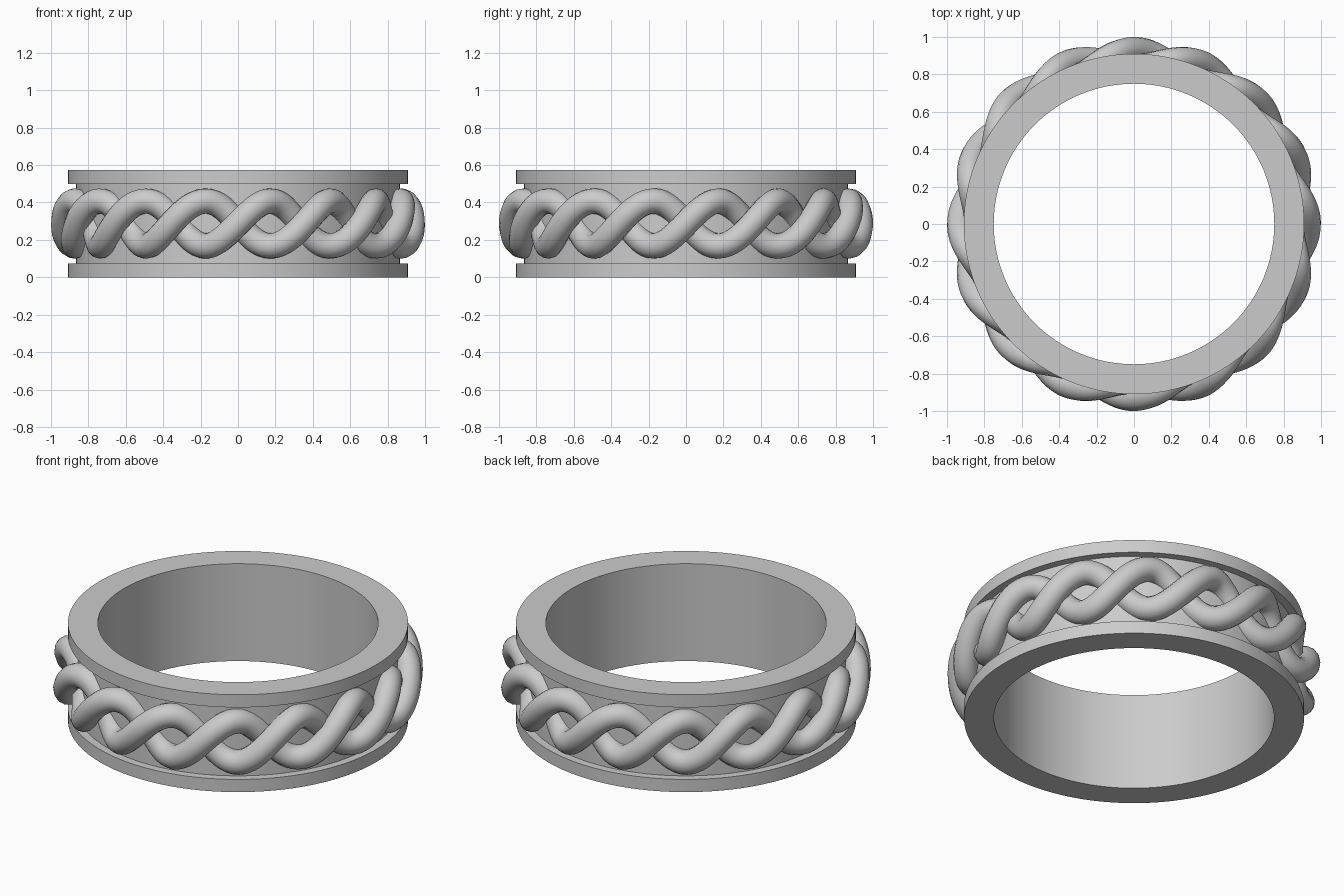
import bpy
import bmesh
from math import sin, cos, tau, pi
from mathutils import Matrix, Vector

cube = bpy.data.objects.get("Cube")
if cube:
    bpy.data.objects.remove(cube, do_unlink=True)

HEIGHT, RIM = 0.575, 0.075
INNER, CORE, OUTER = 0.75, 0.865, 0.91

# Single grey metal
metal = bpy.data.materials.new("grey metal")
metal.use_nodes = True
grey = (0.6, 0.6, 0.6, 1.0)
metal.diffuse_color = grey
metal.node_tree.nodes["Principled BSDF"].inputs["Base Color"].default_value = grey


def add_object(name, mesh):
    obj = bpy.data.objects.new(name, mesh)
    bpy.context.collection.objects.link(obj)
    return obj


def lathe(name, profile, steps=128):
    """Revolve a closed (radius, z) profile about the z axis."""
    bm = bmesh.new()
    verts = [bm.verts.new((r, 0, z)) for r, z in profile]
    edges = [bm.edges.new((v, verts[i - 1])) for i, v in enumerate(verts)]
    bmesh.ops.spin(bm, geom=verts + edges, cent=(0, 0, 0), axis=(0, 0, 1),
                   angle=tau, steps=steps, use_merge=True)
    bmesh.ops.remove_doubles(bm, verts=bm.verts[:], dist=1e-4)
    bmesh.ops.recalc_face_normals(bm, faces=bm.faces[:])
    mesh = bpy.data.meshes.new(name)
    bm.to_mesh(mesh)
    bm.free()
    mesh.materials.append(metal)
    obj = add_object(name, mesh)
    bpy.ops.object.select_all(action="DESELECT")
    obj.select_set(True)
    bpy.context.view_layer.objects.active = obj
    bpy.ops.object.shade_smooth_by_angle(angle=pi / 6)
    return obj


def strand(name, offset, points=256, turns=8):
    """Round wire winding helically along the band's outer groove."""
    curve = bpy.data.curves.new(name + "_path", "CURVE")
    curve.dimensions = "3D"
    curve.bevel_depth = 0.068
    curve.bevel_resolution = 5
    spline = curve.splines.new("POLY")
    spline.points.add(points - 1)
    spline.use_cyclic_u = True
    for i, p in enumerate(spline.points):
        t = tau * i / points
        phase = turns * t + offset
        r = 0.886 + 0.046 * cos(phase)
        z = HEIGHT / 2 + 0.12 * sin(phase)
        p.co = (r * sin(t), -r * cos(t), z, 1)
    curve.materials.append(metal)
    path = add_object(name + "_path", curve)
    depsgraph = bpy.context.evaluated_depsgraph_get()
    mesh = bpy.data.meshes.new_from_object(path.evaluated_get(depsgraph))
    bpy.data.objects.remove(path, do_unlink=True)
    mesh.shade_smooth()
    return add_object(name, mesh)


# Band with a raised rim along each edge
lathe("ring_band", [
    (INNER, 0), (OUTER, 0), (OUTER, RIM), (CORE, RIM),
    (CORE, HEIGHT - RIM), (OUTER, HEIGHT - RIM), (OUTER, HEIGHT), (INNER, HEIGHT),
])

# Two intertwined strands
strand("rope_strand_a", 0)
strand("rope_strand_b", pi)
